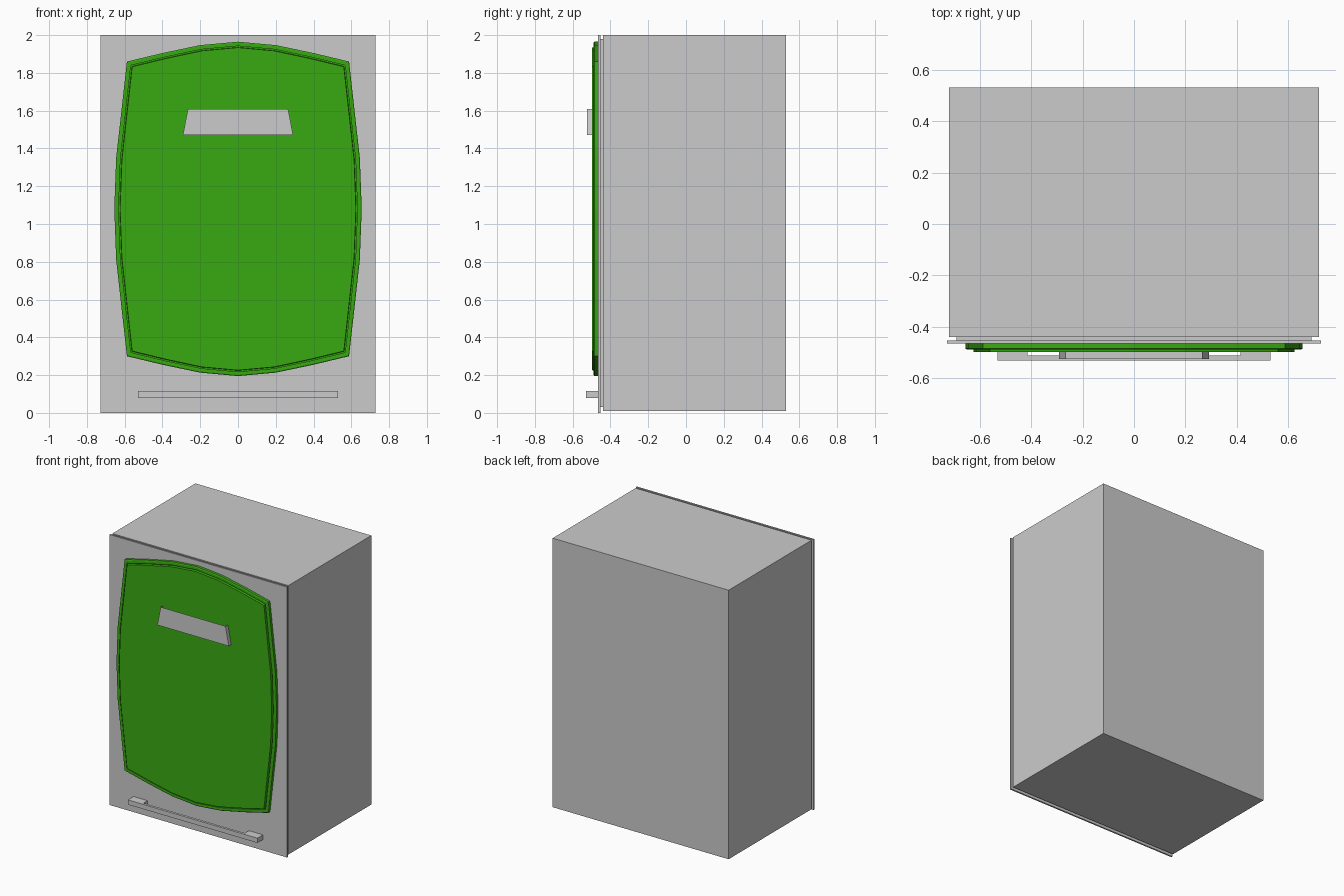
import bpy, bmesh

old = bpy.data.objects.get("Cube")
if old:
    bpy.data.objects.remove(old, do_unlink=True)


def material(name, rgb):
    m = bpy.data.materials.new(name)
    m.use_nodes = True
    m.diffuse_color = (*rgb, 1)
    m.node_tree.nodes["Principled BSDF"].inputs["Base Color"].default_value = (*rgb, 1)
    return m


grey = material("light grey", (0.6, 0.6, 0.6))
green = material("green", (0.04, 0.4, 0.006))


def finish(name, bm, mat, recalc=True):
    if recalc:
        bmesh.ops.recalc_face_normals(bm, faces=bm.faces)
    me = bpy.data.meshes.new(name)
    bm.to_mesh(me)
    bm.free()
    me.materials.append(mat)
    ob = bpy.data.objects.new(name, me)
    bpy.context.collection.objects.link(ob)
    return ob


def add_box(bm, x, y, z):
    verts = bmesh.ops.create_cube(bm, size=1)["verts"]
    for v in verts:
        v.co = [lo + (c + 0.5) * (hi - lo) for c, (lo, hi) in zip(v.co, (x, y, z))]


def box(name, x, y, z, mat):
    bm = bmesh.new()
    add_box(bm, x, y, z)
    return finish(name, bm, mat)


def loft(name, rings, mat):
    """Join (outline, y) rings from back to front and cap both ends."""
    bm = bmesh.new()
    loops = [[bm.verts.new((x, y, z)) for x, z in pts] for pts, y in rings]
    n = len(loops[0])
    for a, b in zip(loops, loops[1:]):
        for i in range(n):
            j = (i + 1) % n
            bm.faces.new((a[i], a[j], b[j], b[i]))
    bm.faces.new(loops[0])
    bm.faces.new(loops[-1])
    return finish(name, bm, mat)


# Barrel-shaped door outline: one quadrant mirrored about the door centre
MID_Z = 1.08
QUADRANT = [(0.655, 0), (0.645, 0.27), (0.588, 0.78), (0.4, 0.825), (0.2, 0.867), (0, 0.885)]


def outline(inset):
    q = [(x * (1 - inset / 0.655), z * (1 - inset / 0.885)) for x, z in QUADRANT]
    half = q + [(-x, z) for x, z in q[-2::-1]]
    full = half + [(x, -z) for x, z in half[-2:0:-1]]
    return [(x, z + MID_Z) for x, z in full]


# Cabinet body and front panel with a thin gap between them
box("cabinet_body", (-0.72, 0.72), (-0.44, 0.53), (0.01, 2), grey)
box("panel_spacer", (-0.69, 0.69), (-0.455, -0.44), (0.03, 1.98), grey)
box("front_panel", (-0.727, 0.727), (-0.465, -0.453), (0, 2), grey)

# Door with a stepped rim, a fine groove and a raised centre
loft("door", [
    (outline(0), -0.462), (outline(0), -0.485), (outline(0.006), -0.489),
    (outline(0.023), -0.489), (outline(0.023), -0.478),
    (outline(0.029), -0.478), (outline(0.031), -0.497),
], green)

# Tapered pull on the door, open at the top
bm = bmesh.new()
corners = [(-0.265, 1.61), (-0.292, 1.47), (0.292, 1.47), (0.265, 1.61)]
back, front = [[bm.verts.new((x, y, z)) for x, z in corners] for y in (-0.495, -0.525)]
bm.faces.new(front)
for i in range(3):
    bm.faces.new((front[i], back[i], back[i + 1], front[i + 1]))
finish("door_pull", bm, grey, recalc=False)

# Lower bar handle on two mounts
box("lower_bar", (-0.53, 0.53), (-0.53, -0.512), (0.08, 0.115), grey)
for name, side in (("left", 1), ("right", -1)):
    xs = sorted((side * 0.415, side * 0.53))
    box(name + "_bar_mount", xs, (-0.513, -0.464), (0.08, 0.115), grey)
